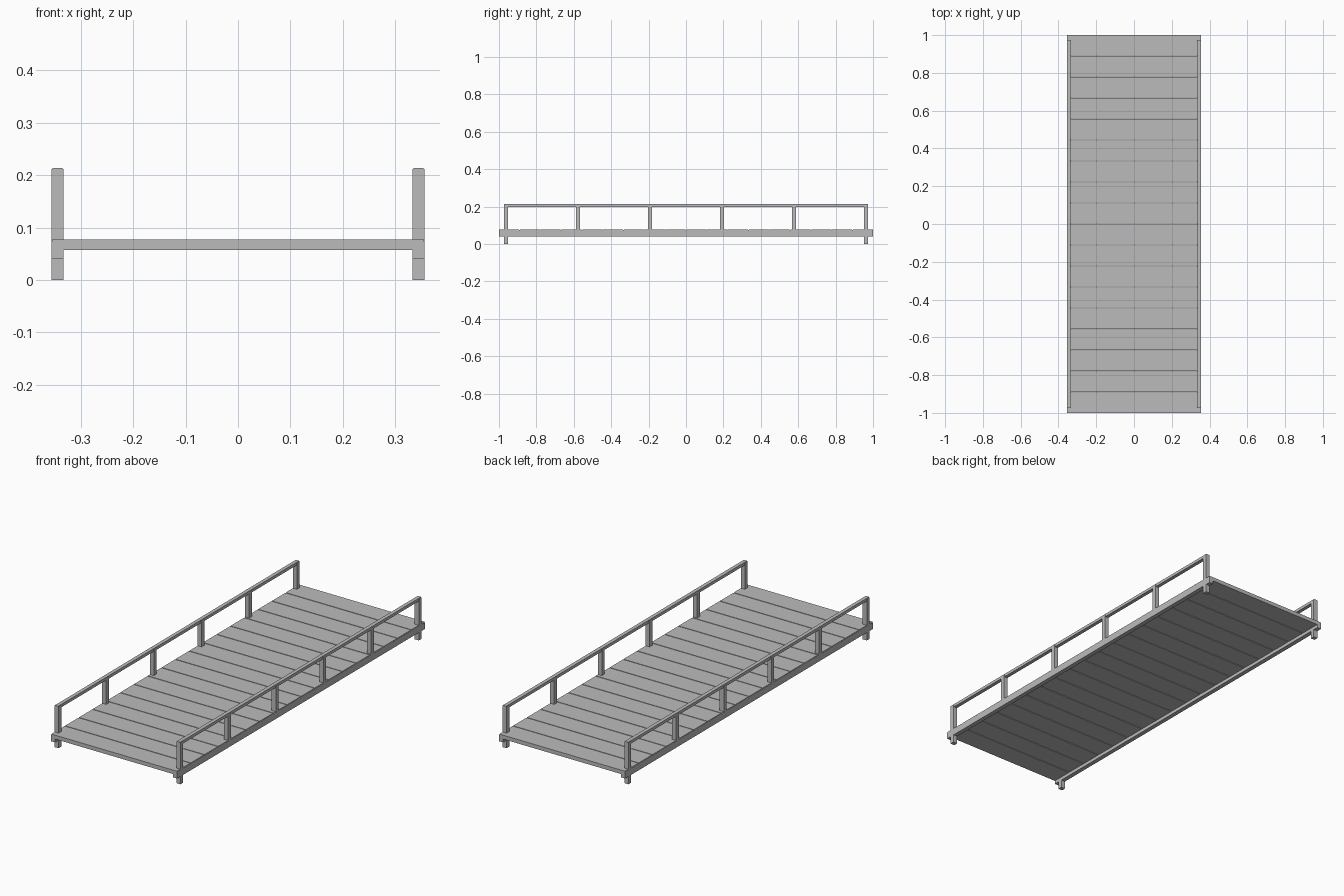
import bpy

if "Cube" in bpy.data.objects:
    bpy.data.objects.remove(bpy.data.objects["Cube"])

grey = bpy.data.materials.new("plain grey")
grey.diffuse_color = (0.5, 0.5, 0.5, 1)
grey.use_nodes = True
grey.node_tree.nodes["Principled BSDF"].inputs["Base Color"].default_value = grey.diffuse_color


def box(name, x, y, z):
    """Box from (low, high) ranges on each axis."""
    bpy.ops.mesh.primitive_cube_add(size=1, location=[sum(r) / 2 for r in (x, y, z)])
    ob = bpy.context.object
    ob.name = name
    ob.scale = [r[1] - r[0] for r in (x, y, z)]
    bpy.ops.object.transform_apply(location=False, rotation=False, scale=True)
    ob.data.materials.append(grey)
    return ob


def span(side, a, b):
    return tuple(sorted((side * a, side * b)))


IN, OUT = 0.333, 0.356      # rail-side timber thickness
END = 0.973                 # outer face of the end posts
HALF = 0.011                # half post width

# Deck planks with narrow gaps
PLANKS, GAP = 18, 0.004
pitch = (2 + GAP) / PLANKS
for i in range(PLANKS):
    y0 = -1 + i * pitch
    box("deck_plank", (-OUT + 0.001, OUT - 0.001), (y0, y0 + pitch - GAP), (0.057, 0.077))

for side in (-1, 1):
    # Long beam under the deck edge
    box("side_beam", span(side, IN, OUT), (-1, 1), (0.04, 0.074))
    # Handrail
    box("handrail", span(side, IN + 0.002, OUT - 0.002), (-END, END), (0.199, 0.214))
    # Posts: the end pairs run down to the ground
    for k in range(6):
        y = -END + HALF + k * (2 * (END - HALF) / 5)
        end = k in (0, 5)
        box("end_post" if end else "rail_post", span(side, IN, OUT),
            (y - HALF, y + HALF), (0 if end else 0.06, 0.212))
